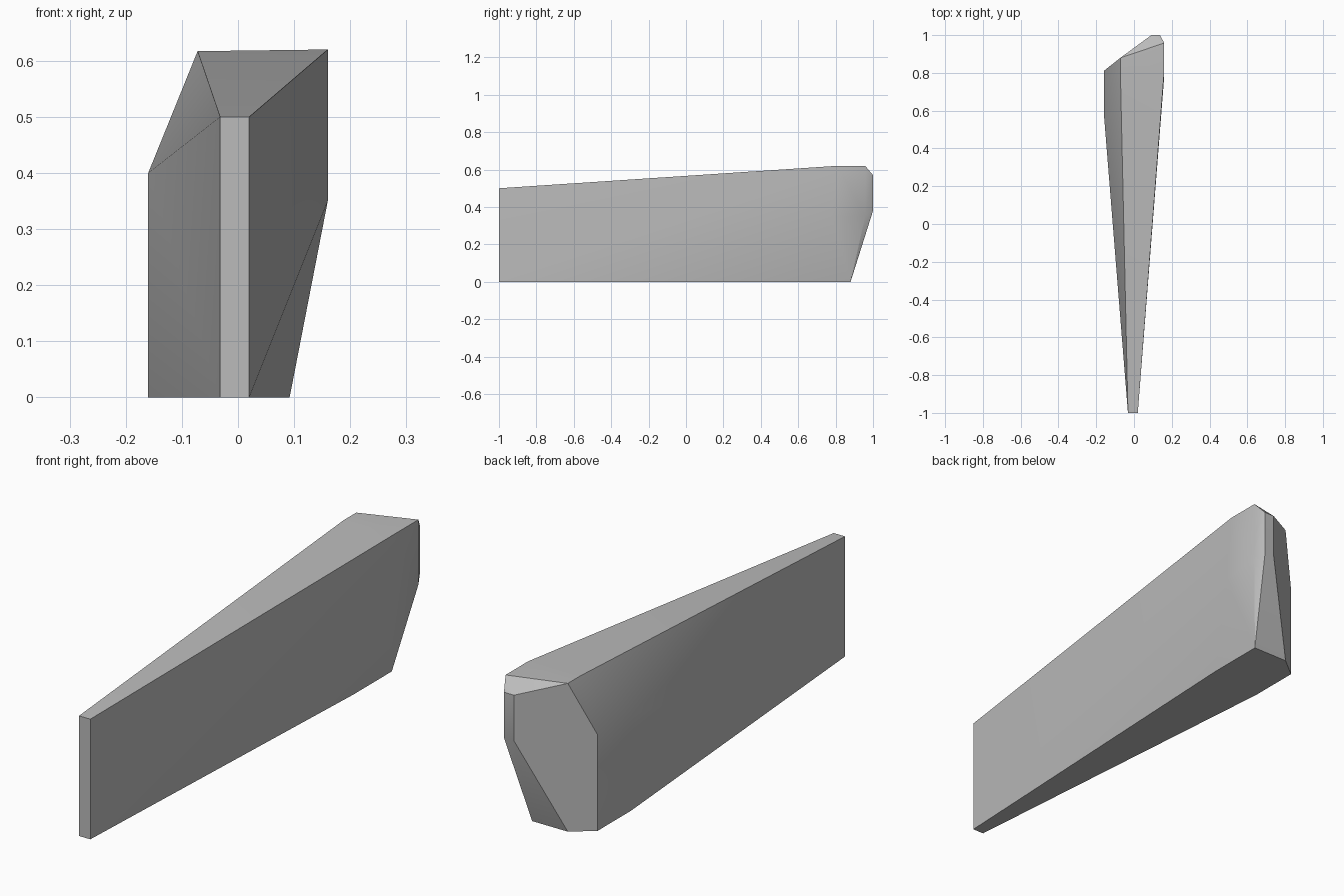
import bpy
import bmesh
import math

if "Cube" in bpy.data.objects:
    bpy.data.objects.remove(bpy.data.objects["Cube"], do_unlink=True)

# One plain stone-grey colour
GREY = (0.5, 0.5, 0.5, 1.0)
grey = bpy.data.materials.new("plain grey")
grey.use_nodes = True
grey.diffuse_color = GREY
grey.node_tree.nodes["Principled BSDF"].inputs["Base Color"].default_value = GREY

# Narrow front edge
front_edge = [(x, -1, z) for x in (-0.032, 0.02) for z in (0, 0.5)]

# Shoulder where the widening sides turn parallel
shoulder = [
    (-0.16, 0.59, 0), (-0.16, 0.59, 0.40), (-0.072, 0.80, 0.617),
    (0.16, 0.81, 0.62), (0.16, 0.78, 0.35), (0.092, 0.63, 0),
]

# Slanted back end
back_end = [
    (-0.16, 0.81, 0), (-0.16, 0.81, 0.40), (-0.072, 0.88, 0.617),
    (0.16, 0.958, 0.62), (0.16, 0.958, 0.35), (0.092, 0.88, 0),
    (-0.072, 0.88, 0),
]

# Small flat at the rear corner
rear_flat = [(x, 1, z) for x in (0.092, 0.138) for z in (0.38, 0.57)]

# Faceted wedge wrapped around the sections
bm = bmesh.new()
for point in front_edge + shoulder + back_end + rear_flat:
    bm.verts.new(point)
bmesh.ops.convex_hull(bm, input=bm.verts)
bmesh.ops.dissolve_limit(bm, angle_limit=math.radians(1),
                         verts=bm.verts, edges=bm.edges)
bmesh.ops.recalc_face_normals(bm, faces=bm.faces)
mesh = bpy.data.meshes.new("wedge_block")
bm.to_mesh(mesh)
bm.free()
mesh.materials.append(grey)

wedge = bpy.data.objects.new("wedge_block", mesh)
bpy.context.collection.objects.link(wedge)

# Soft shading over the shallow bends, crisp main edges
bpy.ops.object.select_all(action="DESELECT")
wedge.select_set(True)
bpy.context.view_layer.objects.active = wedge
bpy.ops.object.shade_smooth_by_angle(angle=math.radians(30))
